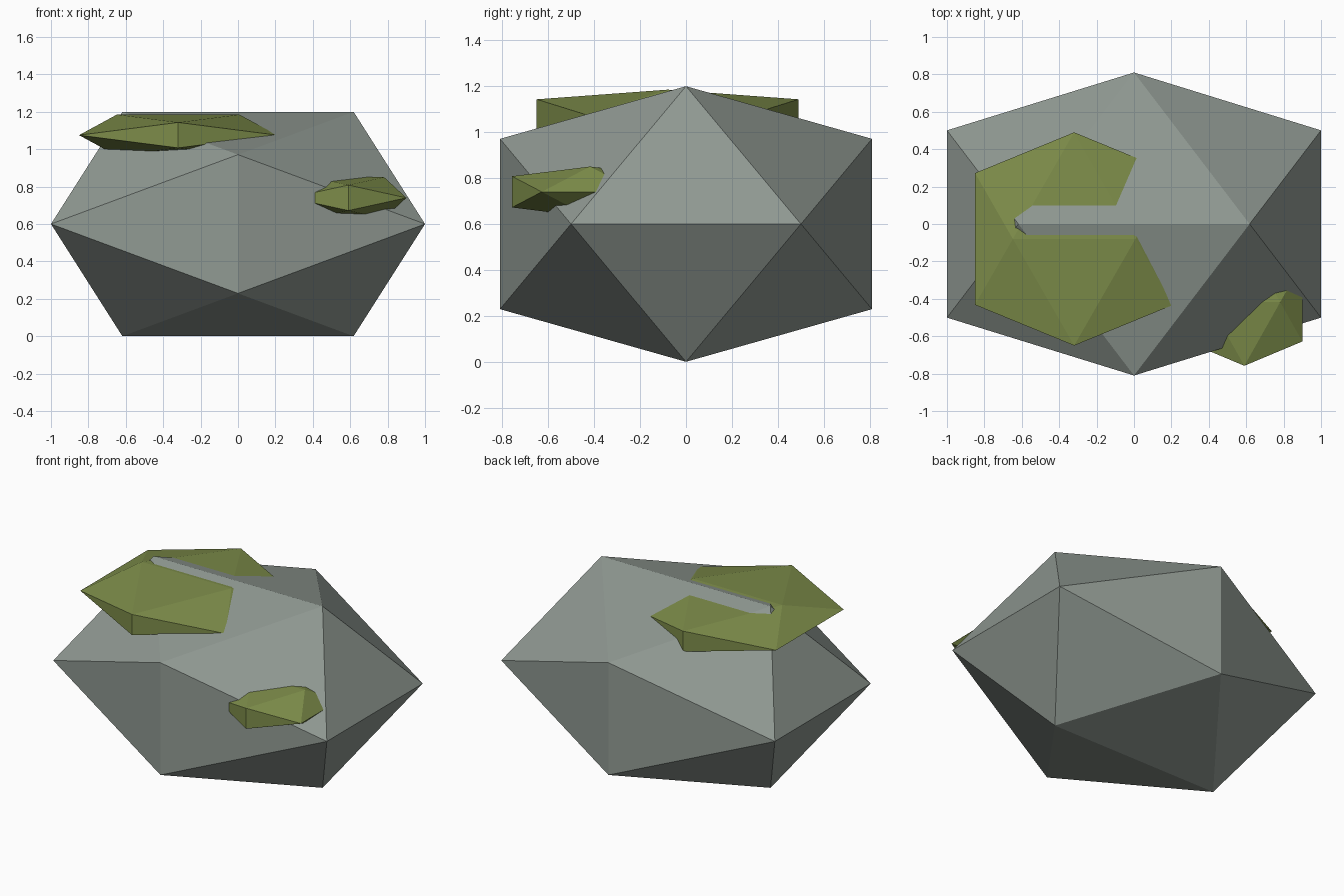
import bpy
import bmesh
import math

cube = bpy.data.objects.get("Cube")
if cube:
    bpy.data.objects.remove(cube, do_unlink=True)


def make_material(name, color):
    mat = bpy.data.materials.new(name)
    mat.use_nodes = True
    mat.diffuse_color = (*color, 1)
    bsdf = next(n for n in mat.node_tree.nodes if n.type == 'BSDF_PRINCIPLED')
    bsdf.inputs["Base Color"].default_value = (*color, 1)
    return mat


def boulder(name, center, radii, mat):
    """Flat-shaded icosahedron with edges along the axes, stretched to the half sizes."""
    g = (math.sqrt(5) - 1) / 2
    bm = bmesh.new()
    for s in (-1, 1):
        for t in (-g, g):
            for unit in ((t, 0, s), (s, t, 0), (0, s, t)):
                bm.verts.new([u * r for u, r in zip(unit, radii)])
    bmesh.ops.convex_hull(bm, input=bm.verts[:])
    bmesh.ops.recalc_face_normals(bm, faces=bm.faces[:])
    mesh = bpy.data.meshes.new(name)
    bm.to_mesh(mesh)
    bm.free()
    mesh.materials.append(mat)
    obj = bpy.data.objects.new(name, mesh)
    obj.location = center
    bpy.context.collection.objects.link(obj)
    return obj


stone = make_material("grey stone", (0.28, 0.32, 0.29))
moss = make_material("moss green", (0.205, 0.265, 0.068))

# Main rock
boulder("rock", (0, 0, 0.6), (1, 0.81, 0.6), stone)

# Flattened moss clumps sunk into the rock
boulder("moss_top", (-0.32, -0.08, 1.075), (0.53, 0.57, 0.11), moss)
boulder("moss_side", (0.59, -0.418, 0.74), (0.31, 0.34, 0.11), moss)
